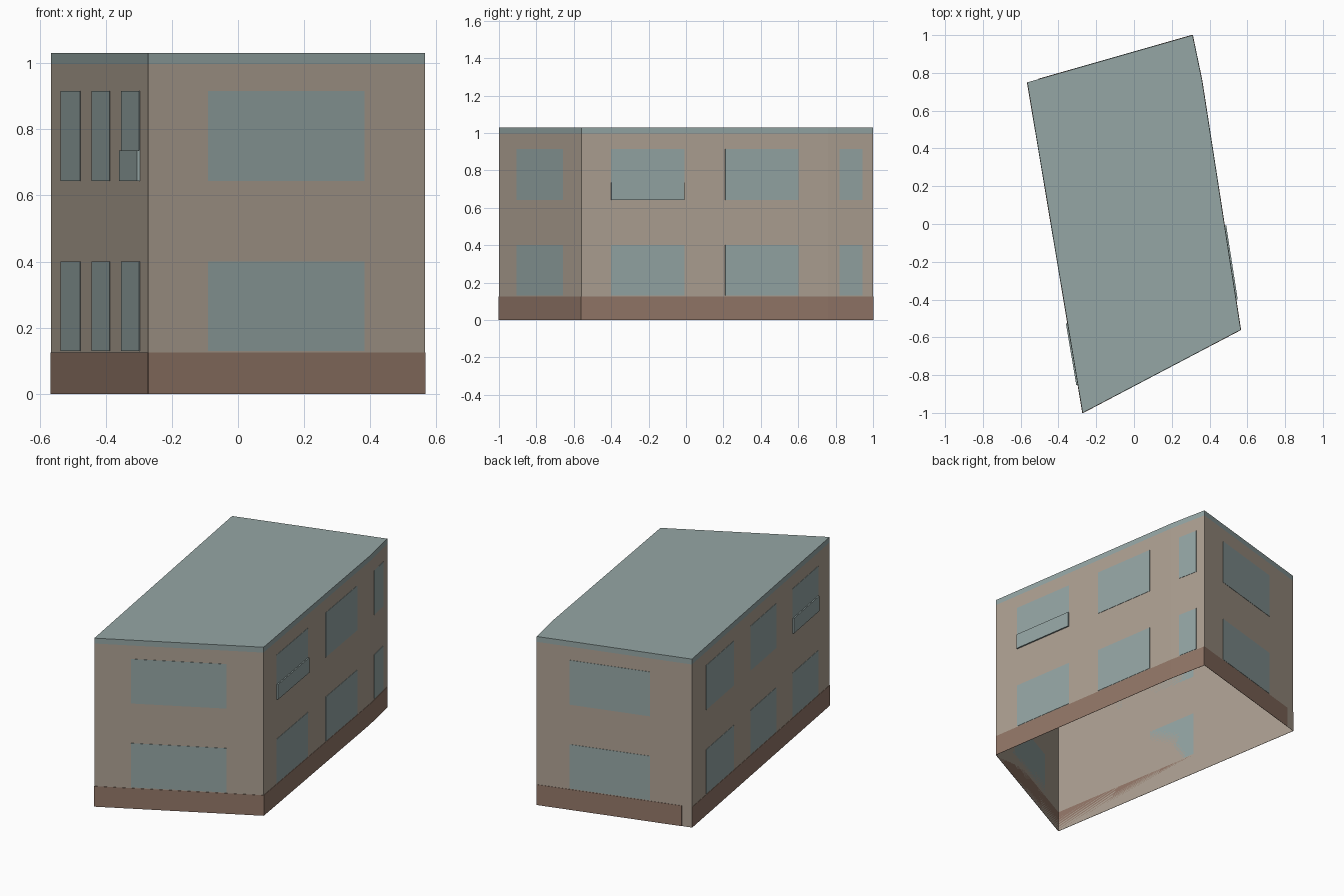
import bpy
import bmesh
from mathutils import Vector

cube = bpy.data.objects.get("Cube")
if cube:
    bpy.data.objects.remove(cube, do_unlink=True)


def material(name, rgb):
    m = bpy.data.materials.new(name)
    m.use_nodes = True
    m.diffuse_color = (*rgb, 1)
    m.node_tree.nodes["Principled BSDF"].inputs["Base Color"].default_value = (*rgb, 1)
    return m


PLASTER = material("beige plaster", (0.42, 0.355, 0.29))
BRICK = material("brown plinth", (0.29, 0.184, 0.138))
GREY = material("blue grey", (0.30, 0.38, 0.375))

WALL_TOP, ROOF_TOP, PLINTH_TOP = 0.997, 1.03, 0.125
FLOORS = {"lower": (0.13, 0.4), "upper": (0.643, 0.915)}

# Footprint corners, counterclockwise from the front
corners = [Vector(p) for p in
           [(-0.272, -1, 0), (0.565, -0.56, 0), (0.36, 0.76, 0), (0.31, 1, 0), (-0.565, 0.75, 0)]]
SIDES = ["front", "left", "left_rear", "back", "right"]

# Window spans along each wall, as fractions of its length
WINDOWS = {
    "front": [(0.216, 0.78)],
    "left": [(0.121, 0.417), (0.583, 0.879)],
    "left_rear": [(0.25, 0.76)],
    "back": [(0.212, 0.73)],
    "right": [(0.102, 0.305), (0.424, 0.61), (0.729, 0.915)],
}


def prism(name, base, z0, z1, mat, caps=True):
    """Upright prism over a counterclockwise outline."""
    bm = bmesh.new()
    low = [bm.verts.new((p.x, p.y, z0)) for p in base]
    high = [bm.verts.new((p.x, p.y, z1)) for p in base]
    n = len(base)
    for i in range(n):
        j = (i + 1) % n
        bm.faces.new((low[i], low[j], high[j], high[i]))
    if caps:
        bm.faces.new(high)
        bm.faces.new(low[::-1])
    mesh = bpy.data.meshes.new(name)
    bm.to_mesh(mesh)
    bm.free()
    mesh.materials.append(mat)
    obj = bpy.data.objects.new(name, mesh)
    bpy.context.collection.objects.link(obj)
    return obj


def plate(name, side, span, z0, z1, depth, mat):
    """Thin plate lying on the outside of one wall."""
    i = SIDES.index(side)
    a, b = corners[i], corners[(i + 1) % len(corners)]
    d = (b - a).normalized()
    out = Vector((d.y, -d.x, 0)) * depth
    p, q = a.lerp(b, span[0]), a.lerp(b, span[1])
    return prism(name, [p + out, q + out, q, p], z0, z1, mat)


# Open-bottomed wall shell and flat roof
prism("walls", corners, 0, WALL_TOP, PLASTER, caps=False)
prism("roof", corners, WALL_TOP, ROOF_TOP, GREY)

for side in SIDES:
    # Plinth stops just short of the corner at the back
    end = 0.935 if side == "back" else 1
    plate(side + "_plinth", side, (0, end), 0, PLINTH_TOP, 0.002, BRICK)
    for k, span in enumerate(WINDOWS[side], 1):
        for floor, (z0, z1) in FLOORS.items():
            plate(f"{side}_{floor}_window_{k}", side, span, z0, z1, 0.002, GREY)

# Balcony railings over the upper windows nearest the front
for side, k in (("left", 0), ("right", -1)):
    plate(side + "_railing", side, WINDOWS[side][k], 0.643, 0.735, 0.009, GREY)
